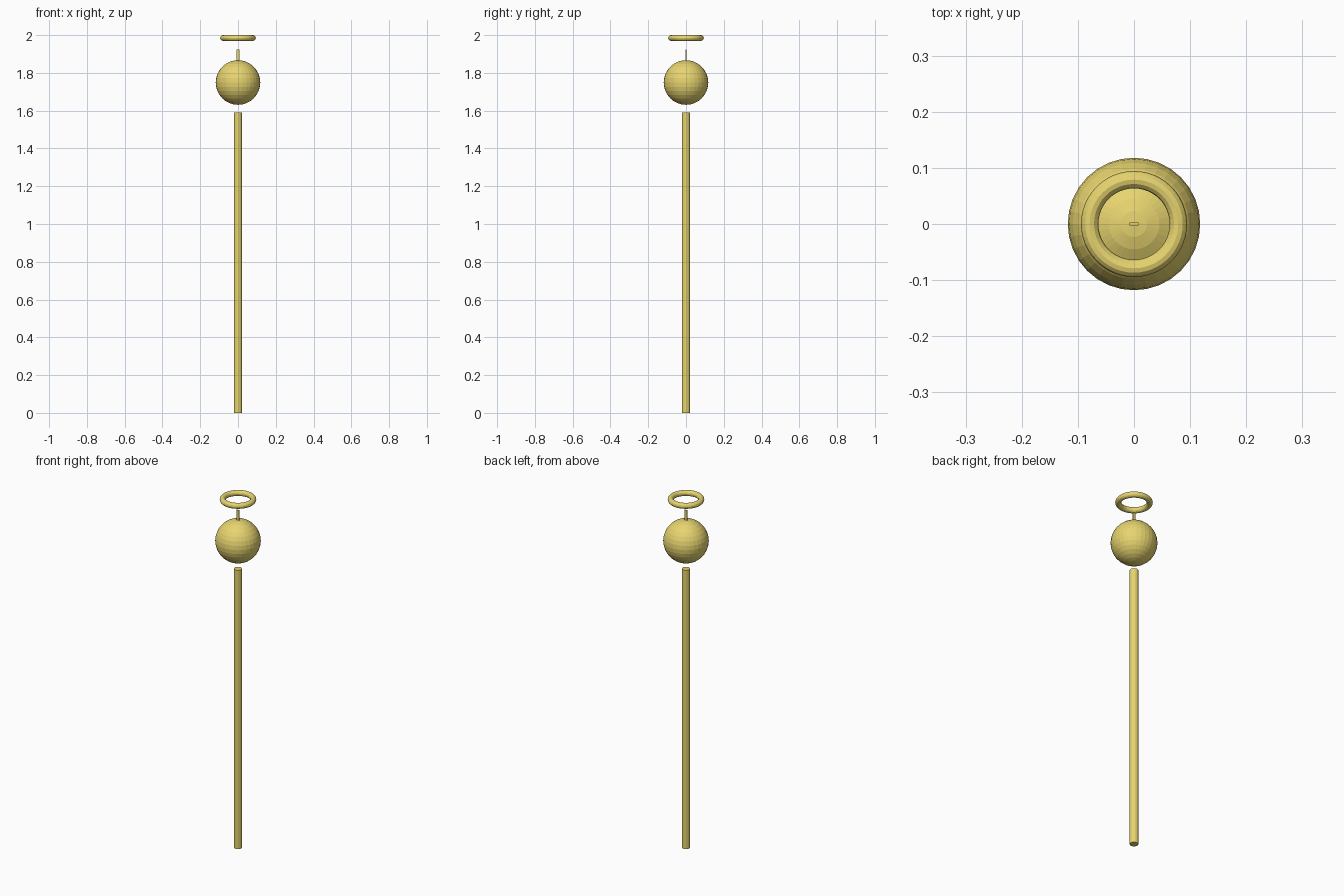
import bpy

if "Cube" in bpy.data.objects:
    bpy.data.objects.remove(bpy.data.objects["Cube"])

# Shared brass-yellow material
gold = bpy.data.materials.new("gold")
gold.diffuse_color = (0.80, 0.66, 0.16, 1)
gold.use_nodes = True
gold.node_tree.nodes["Principled BSDF"].inputs["Base Color"].default_value = gold.diffuse_color


def finish(name):
    obj = bpy.context.object
    obj.name = name
    obj.data.materials.append(gold)
    return obj


# Long round pole
bpy.ops.mesh.primitive_cylinder_add(vertices=16, radius=0.022, depth=1.59, location=(0, 0, 0.795))
finish("pole")

# Ball floating just above the pole
bpy.ops.mesh.primitive_uv_sphere_add(segments=32, ring_count=16, radius=0.118, location=(0, 0, 1.749))
finish("ball")

# Thin flat tab standing on the ball
bpy.ops.mesh.primitive_cube_add(size=1, location=(0, 0, 1.892))
tab = finish("tab")
tab.scale = (0.016, 0.005, 0.064)

# Horizontal ring hovering at the top
bpy.ops.mesh.primitive_torus_add(major_radius=0.079, minor_radius=0.0155, major_segments=48,
                                 minor_segments=12, location=(0, 0, 1.9845))
finish("ring")
